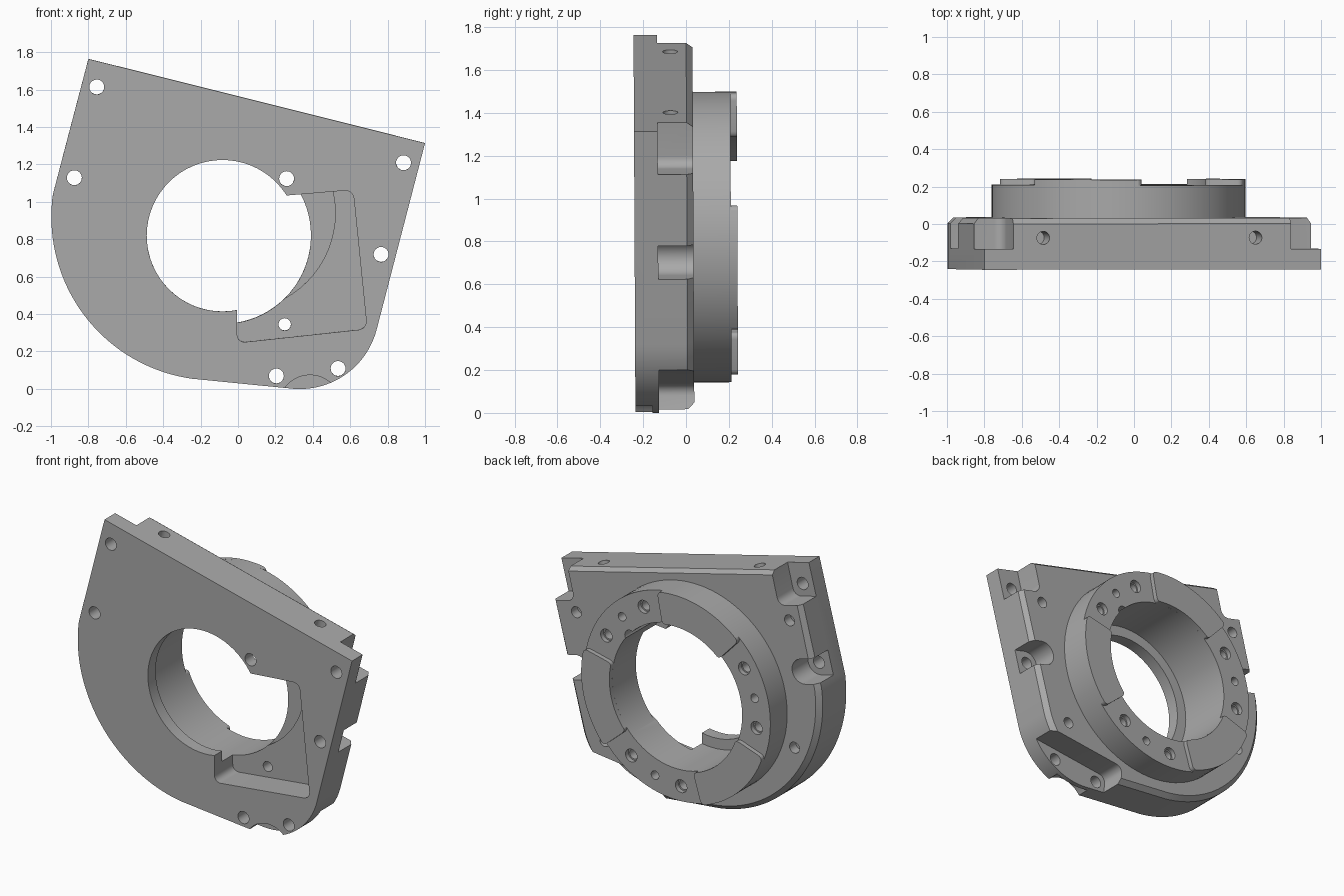
import bpy, bmesh
from math import cos, sin, radians, pi
from mathutils import Matrix, Vector

if "Cube" in bpy.data.objects:
    bpy.data.objects.remove(bpy.data.objects["Cube"])

metal = bpy.data.materials.new("plain grey metal")
metal.use_nodes = True
metal.diffuse_color = (0.4, 0.4, 0.4, 1)
metal.node_tree.nodes["Principled BSDF"].inputs["Base Color"].default_value = metal.diffuse_color

CX, CZ = -0.083, 0.82            # bore axis
FRONT, BACK, RING = -0.24, 0.035, 0.21
SLOPE = radians(-14)             # tilt of the top edge


def arc(cx, cz, r, a0, a1, n=24):
    angles = [radians(a0 + (a1 - a0) * i / n) for i in range(n + 1)]
    return [(cx + r * cos(a), cz + r * sin(a)) for a in angles]


def circle(cx, cz, r, n=64):
    return arc(cx, cz, r, 0, 360, n)[:-1]


def place(points, origin, angle):
    c, s = cos(angle), sin(angle)
    return [(origin[0] + u * c - v * s, origin[1] + u * s + v * c) for u, v in points]


def prism(name, points, y0, y1, chamfer=0, fillet=0):
    """Extrude an x-z profile from y0 to y1."""
    bm = bmesh.new()
    face = bm.faces.new([bm.verts.new((x, y0, z)) for x, z in points])
    out = bmesh.ops.extrude_face_region(bm, geom=[face])["geom"]
    verts = [g for g in out if isinstance(g, bmesh.types.BMVert)]
    cap = [g for g in out if isinstance(g, bmesh.types.BMFace)]
    bmesh.ops.translate(bm, verts=verts, vec=(0, y1 - y0 - chamfer, 0))
    bmesh.ops.recalc_face_normals(bm, faces=bm.faces)
    if chamfer:
        bmesh.ops.inset_region(bm, faces=cap, thickness=chamfer, depth=0)
        bmesh.ops.translate(bm, verts=cap[0].verts, vec=(0, chamfer, 0))
    if fillet:
        corners = [e for e in bm.edges if e.calc_face_angle() > 1
                   and abs(e.verts[0].co.y - e.verts[1].co.y) > 0.01]
        bmesh.ops.bevel(bm, geom=corners, offset=fillet, segments=5,
                        affect='EDGES', profile=0.5)
    mesh = bpy.data.meshes.new(name)
    bm.to_mesh(mesh)
    bm.free()
    mesh.materials.append(metal)
    obj = bpy.data.objects.new(name, mesh)
    bpy.context.collection.objects.link(obj)
    return obj


def combine(target, tool, operation='DIFFERENCE'):
    mod = target.modifiers.new("combine", 'BOOLEAN')
    mod.operation, mod.solver, mod.object = operation, 'EXACT', tool
    bpy.context.view_layer.objects.active = target
    bpy.ops.object.modifier_apply(modifier=mod.name)
    bpy.data.objects.remove(tool)


def cut(points, y0, y1, fillet=0):
    combine(housing, prism("cutter", points, y0, y1, fillet=fillet))


# Plate with a chamfered back rim
outline = ([(-0.80, 1.765)] + arc(-0.125, 0.92, 0.873, 172, 262, 40)
           + arc(0.33, 0.425, 0.425, 262, 346) + [(1.0, 1.315)])
housing = prism("housing", outline, FRONT, BACK, chamfer=0.03)

# Ring boss on the back
combine(housing, prism("boss", circle(CX, CZ, 0.678, 96), -0.1, RING), 'UNION')

# Bore with a narrower front lip
cut(circle(CX, CZ, 0.405), -0.4, 0)
cut(circle(CX, CZ, 0.473, 80), -0.16, 0.4)

# Front pocket with a slightly deeper round step
pocket = [(-0.005, 0.6), (-0.005, 0.247), (0.69, 0.322), (0.615, 1.065), (0.2, 1.03)]
cut(pocket, -0.4, -0.05, fillet=0.045)
step = prism("step", pocket, -0.1, -0.035, fillet=0.045)
combine(step, prism("step_round", circle(0, 0.94, 0.52), -0.2, 0.1), 'INTERSECT')
combine(housing, step)

# Corner recesses, open to the top and the side
screws = [(-0.755, 1.615), (0.885, 1.21), (-0.875, 1.13),
          (0.765, 0.72), (0.535, 0.11), (0.205, 0.07)]
corner = [(-0.5, -0.08)] + arc(0.03, -0.03, 0.05, -90, 0, 6) + [(0.08, 0.5)]
corner.append((-0.5, 0.5))
for hole, side in ((screws[0], 1), (screws[1], -1)):
    cut(place([(u * side, v) for u, v in corner], hole, SLOPE), -0.13, 0.1)

# Side slots, open outwards
slot = arc(0, 0, 0.08, 90, 270, 16) + [(0.4, -0.08), (0.4, 0.08)]
cut(place(slot, screws[2], SLOPE + pi), -0.13, 0.1)
cut(place(slot, screws[3], SLOPE), -0.13, 0.1)

# Bottom recess around two screws, open downwards
foot = [(-0.07, -0.3)] + arc(-0.02, 0.02, 0.05, 180, 90, 6) + [(0.8, 0.07), (0.8, -0.3)]
cut(place(foot, screws[5], radians(7)), -0.13, 0.1)

# Scallop in the bottom front edge
cut(circle(0.385, -0.09, 0.165), -0.4, -0.16)

# Through screw holes, and one hole that breaks into the bore
for x, z in screws + [(0.26, 1.125)]:
    cut(circle(x, z, 0.04, 24), -0.4, 0.4)

# Blind holes in the back of the plate
for x, z in ((-0.775, 1.44), (0.775, 1.08), (-0.815, 0.615), (0.565, 0.29)):
    cut(circle(x, z, 0.036, 24), -0.03, 0.2)

# Ring holes in three groups, the outer two of each counterbored
for group in (46, 166, 286):
    for offset in (-19, 0, 19):
        x, z = arc(CX, CZ, 0.58, group + offset, 360, 1)[0]
        deep = -0.2 if group + offset == 305 else 0.08
        cut(circle(x, z, 0.033 if offset else 0.028, 24), deep, 0.4)
        if offset:
            cut(circle(x, z, 0.042, 24), RING - 0.03, 0.4)

# Blind holes drilled square to the sloping top edge
for x in (-0.485, 0.65):
    z = 1.765 - (x + 0.8) * 0.25
    drill = prism("drill", circle(0, 0, 0.035, 24), -0.12, 0.12)
    drill.data.transform(Matrix.Translation(Vector((x, -0.07, z)))
                         @ Matrix.Rotation(-SLOPE, 4, 'Y') @ Matrix.Rotation(pi / 2, 4, 'X'))
    combine(housing, drill)

# Raised pads on the ring
parts = [housing]
for i, mid in enumerate((106, 226, 346)):
    sector = (arc(CX, CZ, 0.678, mid - 27, mid + 27)
              + arc(CX, CZ, 0.473, mid + 27, mid - 27))
    parts.append(prism(f"ring_pad_{i + 1}", sector, RING, 0.24, fillet=0.03))

# Slight backward lean and shading
for obj in parts:
    obj.data.transform(Matrix.Translation((0, 0.004, 0)) @ Matrix.Rotation(0.005, 4, 'X'))
bpy.ops.object.select_all(action='DESELECT')
for obj in parts:
    obj.select_set(True)
bpy.context.view_layer.objects.active = housing
bpy.ops.object.shade_smooth_by_angle(angle=radians(30))
